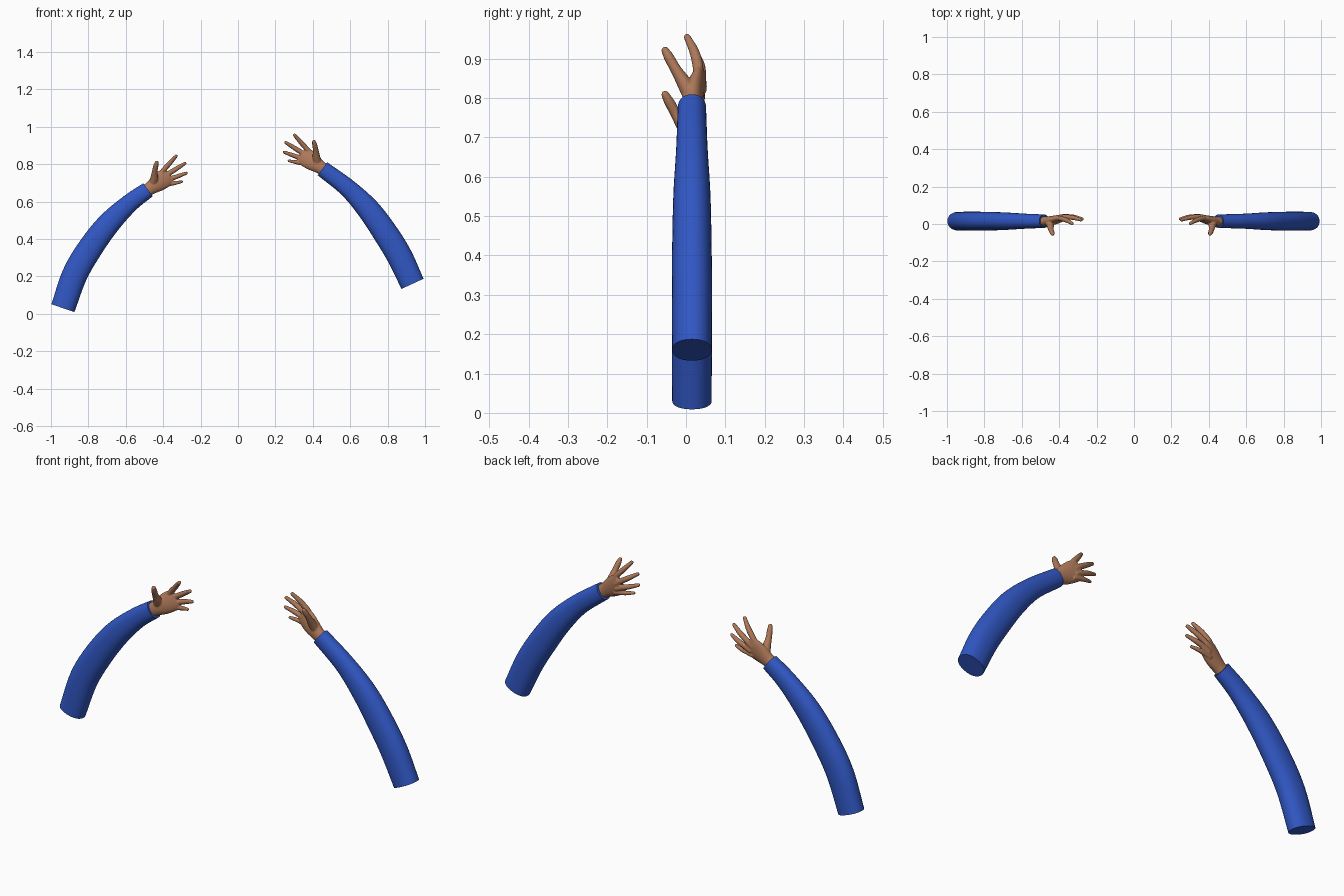
import bpy, bmesh, math
from mathutils import Vector, Matrix

if "Cube" in bpy.data.objects:
    bpy.data.objects.remove(bpy.data.objects["Cube"])


def material(name, rgb):
    m = bpy.data.materials.new(name)
    m.diffuse_color = (*rgb, 1)
    m.use_nodes = True
    m.node_tree.nodes["Principled BSDF"].inputs["Base Color"].default_value = m.diffuse_color
    return m


SLEEVE = material("blue cloth", (0.03, 0.095, 0.55))
SKIN = material("brown skin", (0.42, 0.19, 0.10))


def spline(stations, steps):
    """Catmull-Rom through stations of (x, y, z, half width, half depth)."""
    p = [Vector(s) for s in stations]
    p = [2 * p[0] - p[1]] + p + [2 * p[-1] - p[-2]]
    out = []
    for i in range(1, len(p) - 2):
        a, b, c, d = p[i - 1:i + 3]
        for k in range(steps):
            t = k / steps
            out.append(0.5 * (2 * b + (c - a) * t + (2 * a - 5 * b + 4 * c - d) * t * t
                              + (3 * b - a - 3 * c + d) * t ** 3))
    return out + [p[-2]]


def tube(bm, stations, steps=6, sides=32, power=2.0, round_tip=False):
    """Loft capped (super)elliptical rings along a smooth path."""
    pts = spline(stations, steps)
    rings = []
    for i, s in enumerate(pts):
        a, b = pts[max(i - 1, 0)], pts[min(i + 1, len(pts) - 1)]
        tan = Vector((b - a)[:3]).normalized()
        side = tan.cross(Vector((0, 1, 0))).normalized()
        deep = side.cross(tan)
        ring = []
        for k in range(sides):
            ang = 2 * math.pi * k / sides
            c, n = math.cos(ang), math.sin(ang)
            u = math.copysign(abs(c) ** (2 / power), c) * s[3]
            v = math.copysign(abs(n) ** (2 / power), n) * s[4]
            ring.append(bm.verts.new(Vector(s[:3]) + side * u + deep * v))
        rings.append(ring)
    for r, q in zip(rings, rings[1:]):
        for k in range(sides):
            j = (k + 1) % sides
            bm.faces.new((r[k], r[j], q[j], q[k]))
    bm.faces.new(rings[0])
    bm.faces.new(rings[-1])
    if round_tip:
        e = pts[-1]
        bmesh.ops.create_icosphere(bm, subdivisions=3, radius=e[3],
                                   matrix=Matrix.Translation(e[:3]))


def finish(bm, name, mat):
    bmesh.ops.recalc_face_normals(bm, faces=bm.faces)
    me = bpy.data.meshes.new(name)
    bm.to_mesh(me)
    bm.free()
    me.materials.append(mat)
    ob = bpy.data.objects.new(name, me)
    bpy.context.collection.objects.link(ob)
    bpy.ops.object.select_all(action='DESELECT')
    bpy.context.view_layer.objects.active = ob
    ob.select_set(True)
    bpy.ops.object.shade_smooth_by_angle(angle=math.radians(45))
    return ob


# Sleeves: centre line from shoulder to cuff, slightly different bend per side
WIDTHS = (0.065, 0.068, 0.067, 0.061, 0.049, 0.043)
DEPTHS = (0.050, 0.051, 0.050, 0.047, 0.040, 0.036)
PATHS = {
    "left": ((-0.936, 0.03), (-0.874, 0.206), (-0.794, 0.345),
             (-0.693, 0.48), (-0.578, 0.592), (-0.481, 0.663)),
    "right": ((0.933, 0.16), (0.864, 0.307), (0.789, 0.43),
              (0.698, 0.557), (0.588, 0.671), (0.452, 0.775)),
}

# Fingers relative to the wrist: knuckle, tip (x, y, z) and radius
FINGERS = (
    ((0.086, 0.030, 0.108), (0.150, 0.003, 0.180), 0.0125),
    ((0.110, 0.038, 0.086), (0.197, 0.022, 0.141), 0.0125),
    ((0.117, 0.040, 0.057), (0.205, 0.027, 0.089), 0.0120),
    ((0.104, 0.037, 0.028), (0.180, 0.028, 0.043), 0.0105),
)


def hand(name, wrist, mirror):
    bm = bmesh.new()
    ax, az = 0.82, 0.57
    # Palm: (distance along hand, y, half width, half depth)
    palm = [(-0.03, 0.014, 0.034, 0.027), (0.015, 0.014, 0.036, 0.026),
            (0.06, 0.020, 0.046, 0.024), (0.105, 0.030, 0.050, 0.019),
            (0.137, 0.037, 0.042, 0.012)]
    tube(bm, [(s * ax, y, s * az, w, d) for s, y, w, d in palm])
    # Fingers start inside the palm and taper towards the tip
    for base, tip, r in FINGERS:
        b, t = Vector(base), Vector(tip)
        root = b - Vector((b.x, 0, b.z)) * 0.25
        mid = b.lerp(t, 0.5) + Vector((0, 0.004, 0))
        tube(bm, [(*root, r, r), (*b, r * 1.1, r * 1.1), (*mid, r, r),
                  (*t, r * 0.7, r * 0.7)], sides=16, round_tip=True)
    # Thumb with its fleshy root
    tube(bm, [(0.025, 0.012, 0.03, 0.022, 0.020), (0.033, -0.004, 0.062, 0.021, 0.019),
              (0.036, -0.026, 0.098, 0.015, 0.014), (0.042, -0.043, 0.128, 0.0135, 0.013),
              (0.046, -0.053, 0.146, 0.010, 0.010)], sides=16, round_tip=True)
    bm.transform(Matrix.Translation((wrist[0], 0, wrist[1]))
                 @ Matrix.Diagonal((mirror, 1, 1, 1)))
    ob = finish(bm, name, SKIN)
    # Fuse the pieces into one soft skin
    rm = ob.modifiers.new("fuse", 'REMESH')
    rm.mode = 'VOXEL'
    rm.voxel_size = 0.003
    rm.use_smooth_shade = True
    sm = ob.modifiers.new("soften", 'SMOOTH')
    sm.factor = 0.5
    sm.iterations = 5


for side, path in PATHS.items():
    bm = bmesh.new()
    tube(bm, [(x, 0.015, z, w, d) for (x, z), w, d in zip(path, WIDTHS, DEPTHS)],
         sides=40, power=2.2)
    finish(bm, side + "_sleeve", SLEEVE)
    hand(side + "_hand", path[-1], 1 if side == "left" else -1)
